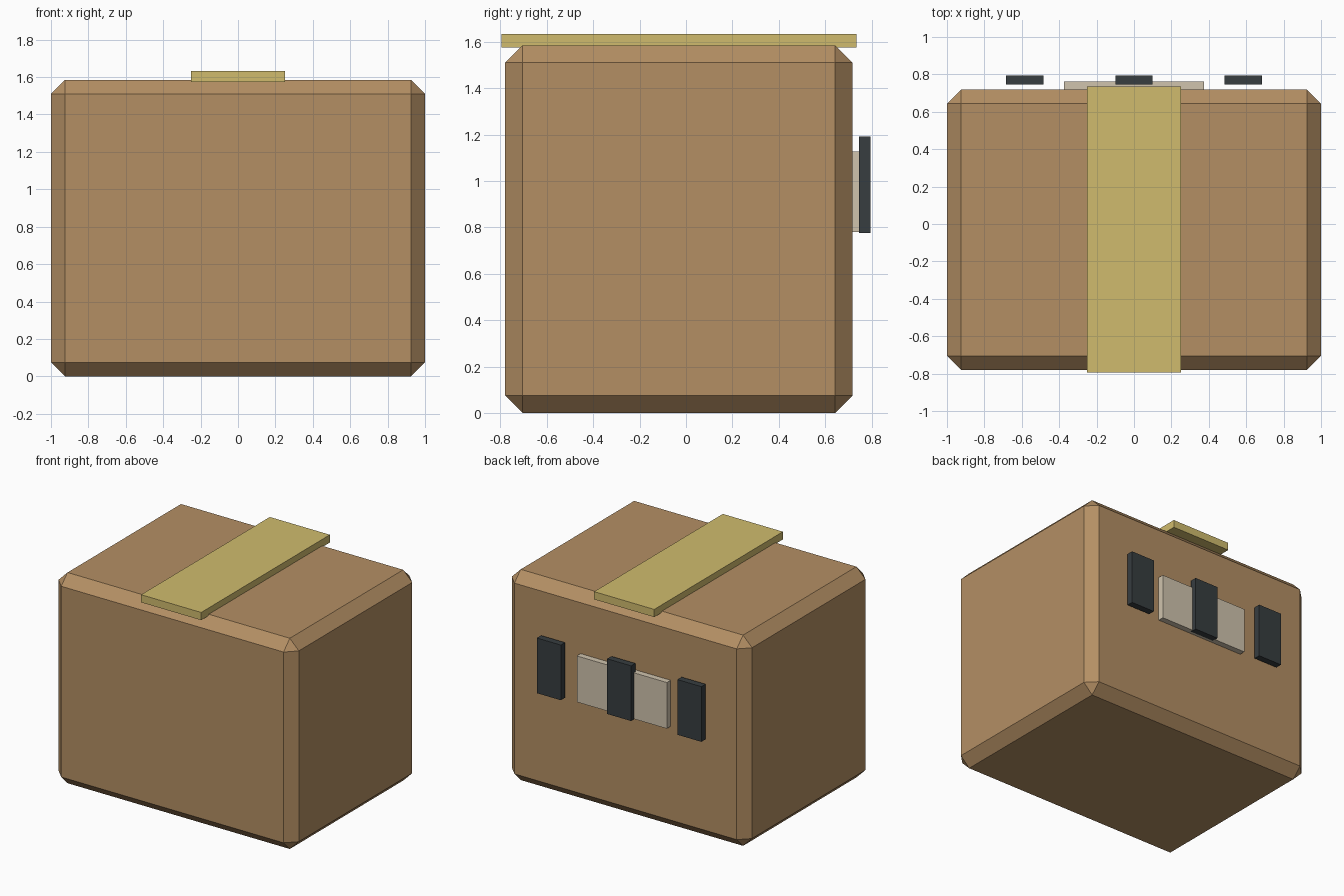
import bpy
import bmesh
from mathutils import Vector

default = bpy.data.objects.get("Cube")
if default:
    bpy.data.objects.remove(default, do_unlink=True)


def material(name, rgb):
    mat = bpy.data.materials.new(name)
    mat.use_nodes = True
    color = (*rgb, 1)
    mat.diffuse_color = color
    mat.node_tree.nodes["Principled BSDF"].inputs["Base Color"].default_value = color
    return mat


def block(name, low, high, mat, chamfer=0):
    """Flat-shaded box between two corners, with optional cut edges."""
    low, high = Vector(low), Vector(high)
    size = high - low
    bm = bmesh.new()
    bmesh.ops.create_cube(bm, size=1)
    bmesh.ops.scale(bm, vec=size, verts=bm.verts)
    if chamfer:
        bmesh.ops.bevel(bm, geom=bm.edges[:], offset=chamfer, segments=1,
                        profile=0.5, affect='EDGES')
    mesh = bpy.data.meshes.new(name)
    bm.to_mesh(mesh)
    bm.free()
    mesh.materials.append(mat)
    obj = bpy.data.objects.new(name, mesh)
    obj.location = (low + high) / 2
    bpy.context.collection.objects.link(obj)
    return obj


cardboard = material("cardboard brown", (0.456, 0.275, 0.127))
tape_yellow = material("tape yellow", (0.63, 0.50, 0.155))
paper = material("label beige", (0.63, 0.55, 0.42))
charcoal = material("charcoal", (0.038, 0.047, 0.051))

# Carton with chamfered edges
block("carton", (-1, -0.78, 0), (1, 0.718, 1.585), cardboard, 0.075)

# Tape strip over the top
block("tape_strip", (-0.25, -0.795, 1.575), (0.25, 0.735, 1.633), tape_yellow)

# Shipping label on the back
block("label", (-0.375, 0.713, 0.78), (0.375, 0.763, 1.127), paper)

# Three dark marker bars standing just off the back
for side, x in (("right", -0.585), ("middle", 0), ("left", 0.585)):
    block(f"marker_bar_{side}", (x - 0.1, 0.745, 0.776),
          (x + 0.1, 0.795, 1.191), charcoal)
